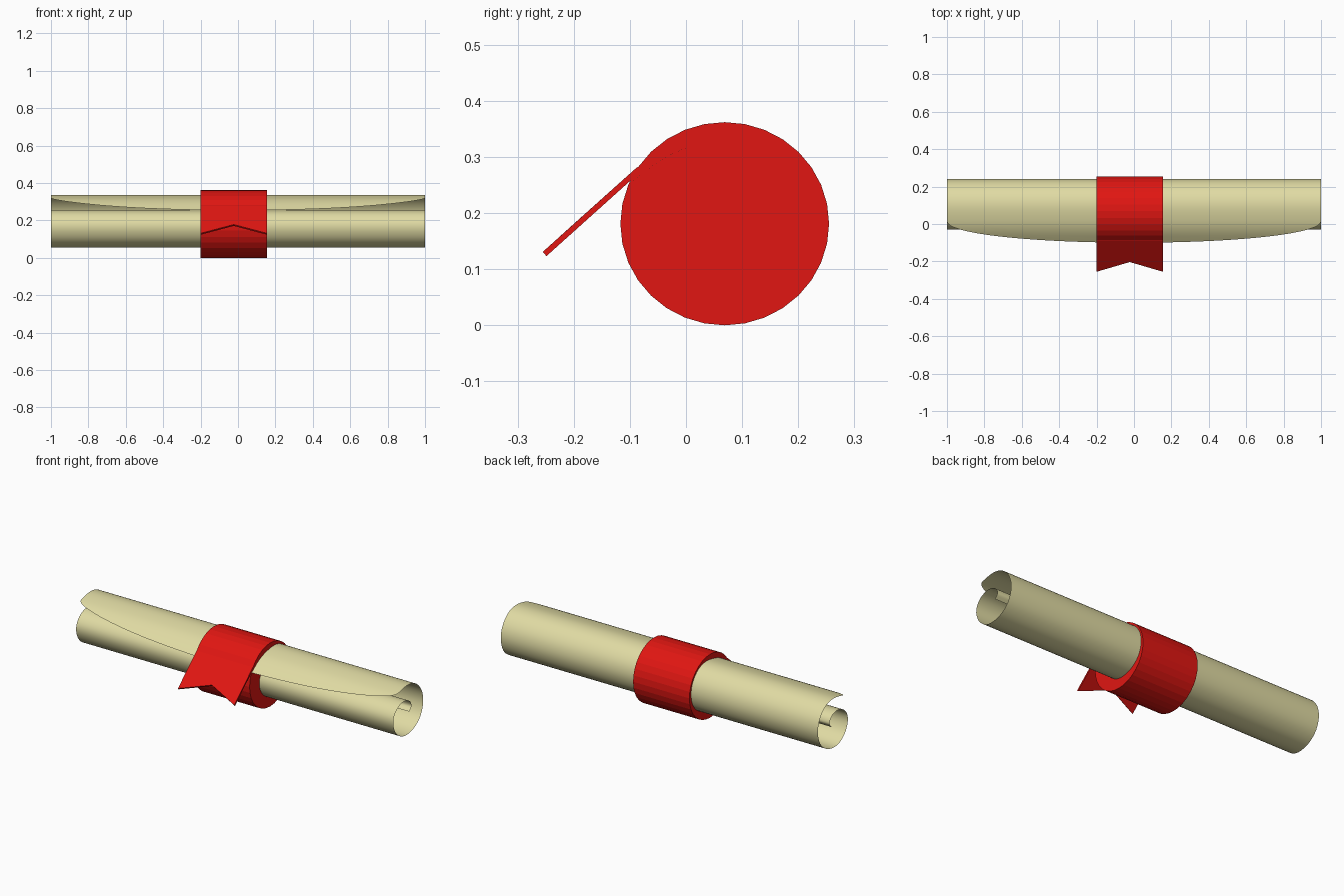
import bpy, bmesh, math
from mathutils import Vector

if "Cube" in bpy.data.objects:
    bpy.data.objects.remove(bpy.data.objects["Cube"])


def material(name, color):
    m = bpy.data.materials.new(name)
    m.diffuse_color = (*color, 1)
    m.use_nodes = True
    m.node_tree.nodes["Principled BSDF"].inputs["Base Color"].default_value = m.diffuse_color
    return m


def make_object(name, bm, mat):
    bmesh.ops.recalc_face_normals(bm, faces=bm.faces[:])
    me = bpy.data.meshes.new(name)
    bm.to_mesh(me)
    bm.free()
    ob = bpy.data.objects.new(name, me)
    bpy.context.collection.objects.link(ob)
    me.materials.append(mat)
    return ob


def smooth_path(pts, steps):
    """Catmull-Rom curve through 2D points."""
    p = [Vector(q) for q in pts]
    p = [2 * p[0] - p[1]] + p + [2 * p[-1] - p[-2]]
    out = []
    for i in range(1, len(p) - 2):
        a, b, c, d = p[i - 1:i + 3]
        for s in range(steps):
            t = s / steps
            out.append(0.5 * (2 * b + (c - a) * t + (2 * a - 5 * b + 4 * c - d) * t * t
                              + (3 * b - a - 3 * c + d) * t ** 3))
    return out + [p[-2]]


paper = material("paper", (0.75, 0.71, 0.37))
red = material("ribbon_red", (0.75, 0.008, 0.006))

# Paper sheet: (y, z) section from the inner curl, around, to the flap
curl = [(0.115, 0.178), (0.135, 0.205), (0.115, 0.24), (0.065, 0.255), (0.01, 0.238),
        (-0.024, 0.198), (-0.028, 0.15), (-0.003, 0.098), (0.045, 0.063), (0.1, 0.055),
        (0.165, 0.073), (0.218, 0.12), (0.24, 0.19), (0.225, 0.26), (0.175, 0.315),
        (0.105, 0.335), (0.02, 0.322)]
flap = [(0.02, 0.322), (-0.04, 0.297), (-0.1, 0.254)]
STEPS, COLS, FLAP_ROWS = 4, 48, 8
body = smooth_path(curl + flap[1:], STEPS)
split = (len(curl) - 1) * STEPS
flap_path, body = body[split:], body[:split + 1]


def along(path, t):
    f = t * (len(path) - 1)
    i = min(int(f), len(path) - 2)
    return path[i].lerp(path[i + 1], f - i)


bm = bmesh.new()
columns = []
for c in range(COLS + 1):
    x = -math.cos(math.pi * c / COLS)
    reach = max(0.0, 1 - x * x) ** 0.45          # rounded flap corners
    section = body + [along(flap_path, reach * k / FLAP_ROWS) for k in range(1, FLAP_ROWS + 1)]
    columns.append([bm.verts.new((x, q.x, q.y)) for q in section])
for a, b in zip(columns, columns[1:]):
    for i in range(len(a) - 1):
        bm.faces.new((a[i], a[i + 1], b[i + 1], b[i]))
bmesh.ops.remove_doubles(bm, verts=bm.verts[:], dist=1e-5)
sheet = make_object("paper_scroll", bm, paper)
for f in sheet.data.polygons:
    f.use_smooth = True

# Ribbon band: capped 32-sided drum
X0, X1 = -0.2, 0.155
bm = bmesh.new()
ring = [bm.verts.new((X0, 0.069 + 0.186 * math.sin(math.tau * i / 32),
                      0.181 + 0.181 * math.cos(math.tau * i / 32))) for i in range(32)]
cap = bm.faces.new(ring)
ext = bmesh.ops.extrude_face_region(bm, geom=[cap], use_keep_orig=True)
bmesh.ops.translate(bm, vec=(X1 - X0, 0, 0),
                    verts=[v for v in ext["geom"] if isinstance(v, bmesh.types.BMVert)])
make_object("ribbon_band", bm, red)

# Ribbon tail: thin slab with a notched end
mid = (X0 + X1) / 2
outline = [(X0, -0.252, 0.127), (mid, -0.2, 0.174), (X1, -0.252, 0.127),
           (X1, -0.085, 0.277), (mid, -0.085, 0.277), (X0, -0.085, 0.277),
           (X1, -0.02, 0.308), (mid, -0.02, 0.308), (X0, -0.02, 0.308)]
normal = Vector((0, -0.67, 0.742)) * 0.005
bm = bmesh.new()
top = [bm.verts.new(Vector(p) + normal) for p in outline]
low = [bm.verts.new(Vector(p) - normal) for p in outline]
for q in ((0, 1, 4, 5), (1, 2, 3, 4), (5, 4, 7, 8), (4, 3, 6, 7)):
    bm.faces.new([top[i] for i in q])
    bm.faces.new([low[i] for i in reversed(q)])
rim = [0, 1, 2, 3, 6, 7, 8, 5]
for i, j in zip(rim, rim[1:] + rim[:1]):
    bm.faces.new((top[i], top[j], low[j], low[i]))
make_object("ribbon_tail", bm, red)
